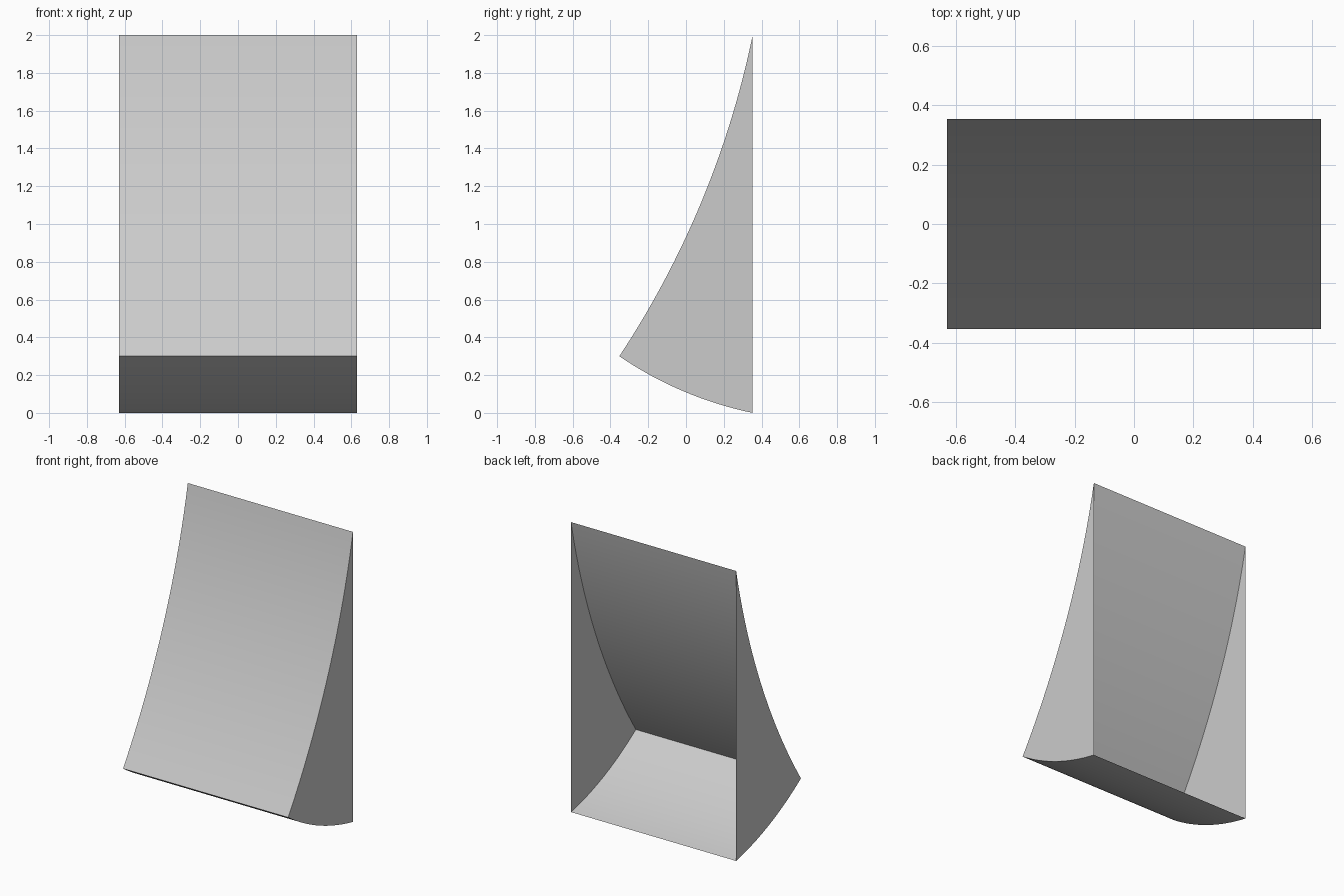
import bpy, bmesh, math
from mathutils import Vector

if "Cube" in bpy.data.objects:
    bpy.data.objects.remove(bpy.data.objects["Cube"])

HALF_W = 0.63
TOP, NOSE, HEEL = Vector((0.353, 2.0)), Vector((-0.353, 0.3)), Vector((0.353, 0.0))


def arc(a, b, sag, n):
    """Circular arc from a to b; positive sag bows to the left of travel."""
    d = b - a
    left = Vector((-d.y, d.x)).normalized()
    h, s = d.length / 2, abs(sag)
    r = (h * h + s * s) / (2 * s)
    half = math.asin(h / r)
    pts = []
    for i in range(n + 1):
        t = half * (2 * i / n - 1)
        off = r * (math.cos(t) - math.cos(half)) * math.copysign(1, sag)
        pts.append((a + b) / 2 + d.normalized() * r * math.sin(t) + left * off)
    return pts


# Side profile: concave front, then rounded underside; the back stays open
profile = arc(TOP, NOSE, 0.088, 32) + arc(NOSE, HEEL, -0.038, 16)[1:]

bm = bmesh.new()
left = [bm.verts.new((-HALF_W, p.x, p.y)) for p in profile]
right = [bm.verts.new((HALF_W, p.x, p.y)) for p in profile]

# Curved front and underside panels
for i in range(len(profile) - 1):
    bm.faces.new((left[i], left[i + 1], right[i + 1], right[i]))

# Flat side walls
bm.faces.new(right)
bm.faces.new(left[::-1])

mesh = bpy.data.meshes.new("open_back_shell")
bm.to_mesh(mesh)
bm.free()
shell = bpy.data.objects.new("open_back_shell", mesh)
bpy.context.collection.objects.link(shell)

bpy.context.view_layer.objects.active = shell
shell.select_set(True)
bpy.ops.object.shade_smooth_by_angle(angle=math.radians(30))
